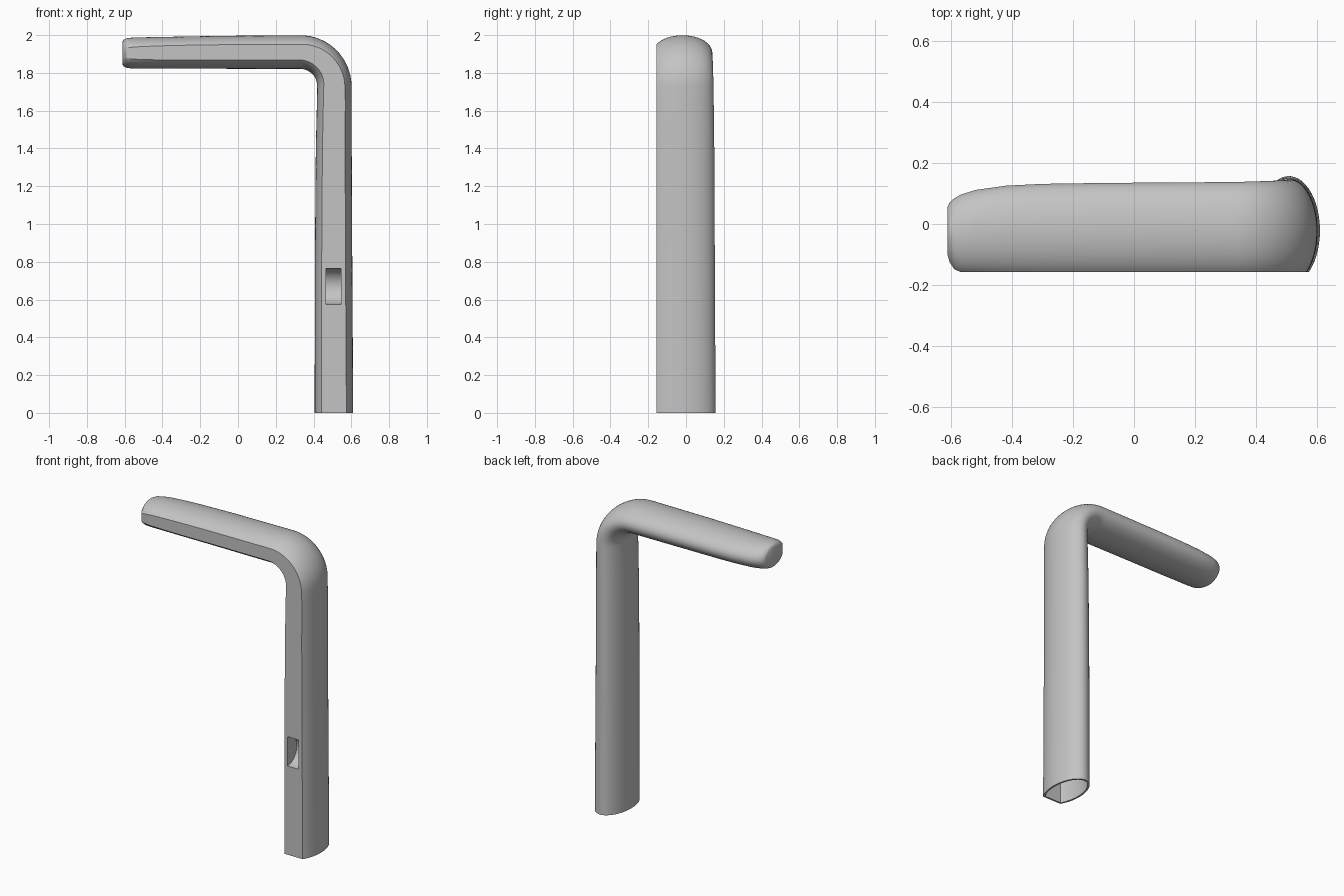
import bpy, bmesh
from math import pi, sin, cos, acos, sqrt, radians
from mathutils import Vector, Matrix

cube = bpy.data.objects.get("Cube")
if cube:
    bpy.data.objects.remove(cube, do_unlink=True)

grey = bpy.data.materials.new("plain grey")
grey.use_nodes = True
COLOUR = (0.55, 0.55, 0.55, 1)
grey.diffuse_color = COLOUR
grey.node_tree.nodes["Principled BSDF"].inputs["Base Color"].default_value = COLOUR

FRONT = -0.157
SIDES = 40


def section(x, z, turn, half, flat, back, front=FRONT):
    """Oval ring cut flat at the front; turn 0 is across the leg, 90 degrees across the arm."""
    f = flat / half
    b = (back - front) / (1 + sqrt(1 - f * f))
    start = -acos(f)
    ring = []
    for i in range(SIDES):
        t = start + (pi - 2 * start) * i / (SIDES - 1)
        u = half * cos(t)
        ring.append(Vector((x + u * cos(turn), back - b + b * sin(t), z + u * sin(turn))))
    return ring


def loft(name, rings):
    bm = bmesh.new()
    loops = [[bm.verts.new(p) for p in ring] for ring in rings]
    for a, b in zip(loops, loops[1:]):
        for i in range(SIDES):
            j = (i + 1) % SIDES
            bm.faces.new((a[i], a[j], b[j], b[i]))
    bm.faces.new(loops[0])
    bm.faces.new(loops[-1])
    return finish(name, bm)


def finish(name, bm):
    bmesh.ops.recalc_face_normals(bm, faces=bm.faces)
    mesh = bpy.data.meshes.new(name)
    bm.to_mesh(mesh)
    bm.free()
    mesh.materials.append(grey)
    obj = bpy.data.objects.new(name, mesh)
    bpy.context.collection.objects.link(obj)
    return obj


# Leg, rising from the open foot
rings = [section(0.508, 0, 0, 0.102, 0.066, 0.157),
         section(0.506, 0.8, 0, 0.099, 0.063, 0.153),
         section(0.507, 1.4, 0, 0.095, 0.06, 0.15),
         section(0.51, 1.65, 0, 0.092, 0.058, 0.147)]

# Bend
STEPS = 16
for i in range(STEPS + 1):
    k = i / STEPS
    t = k * pi / 2
    rings.append(section(0.33 + 0.18 * cos(t), 1.73 + 0.18 * sin(t), t,
                         0.091 - 0.002 * k, 0.056 - 0.015 * k, 0.146 - 0.008 * k))

# Arm, with a rounded tip: x, z, half height, flat, back, front
for x, z, half, flat, back, front in [
        (-0.1, 1.909, 0.087, 0.04, 0.135, FRONT),
        (-0.3, 1.907, 0.085, 0.039, 0.132, FRONT),
        (-0.42, 1.906, 0.084, 0.037, 0.126, FRONT),
        (-0.52, 1.905, 0.083, 0.034, 0.112, FRONT),
        (-0.57, 1.905, 0.081, 0.03, 0.096, FRONT),
        (-0.59, 1.905, 0.078, 0.026, 0.084, -0.148),
        (-0.605, 1.905, 0.071, 0.022, 0.071, -0.125),
        (-0.612, 1.905, 0.06, 0.018, 0.055, -0.1)]:
    rings.append(section(x, z, pi / 2, half, flat, back, front))
handle = loft("bent_handle", rings)

# Hollow foot
WALL = 0.012
hollow = loft("foot_hollow", [
    section(0.508, z, 0, 0.102 - WALL, 0.06, 0.157 - WALL, FRONT + WALL) for z in (-0.1, 0.5)])

# Scooped pocket in the front of the leg
bm = bmesh.new()
bmesh.ops.create_cone(bm, cap_ends=True, segments=48, radius1=0.095, radius2=0.095, depth=0.08,
                      matrix=Matrix.Translation((0.505, FRONT, 0.67)) @ Matrix.Rotation(pi / 2, 4, 'Y'))
pocket = finish("pocket_scoop", bm)

for cutter in (hollow, pocket):
    cutter.hide_render = True
    cutter.hide_viewport = True
    cutter.display_type = 'WIRE'
    cut = handle.modifiers.new(cutter.name, 'BOOLEAN')
    cut.operation = 'DIFFERENCE'
    cut.solver = 'EXACT'
    cut.object = cutter

# Apply the cuts, then smooth the curved faces
bpy.context.view_layer.objects.active = handle
handle.select_set(True)
for cutter in (hollow, pocket):
    bpy.ops.object.modifier_apply(modifier=cutter.name)
    bpy.data.objects.remove(cutter, do_unlink=True)
bpy.ops.object.shade_smooth_by_angle(angle=radians(32))
